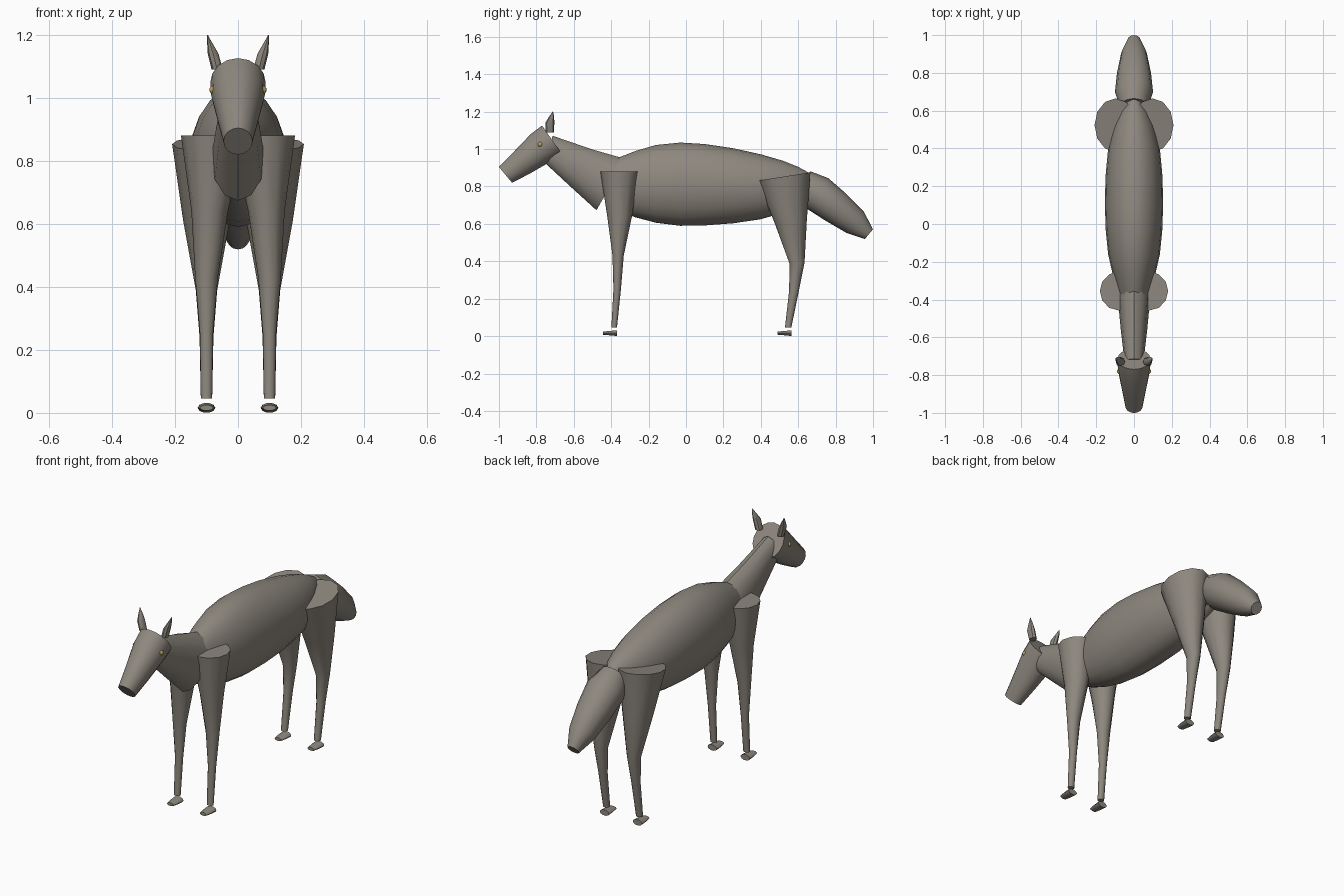
import bpy, bmesh, math
from mathutils import Vector


def material(name, rgb):
    m = bpy.data.materials.new(name)
    m.diffuse_color = (*rgb, 1)
    return m


FUR = material("grey brown fur", (0.27, 0.245, 0.21))
GOLD = material("gold eye", (0.50, 0.36, 0.10))


def loft(name, rings, sides=12, mat=FUR, mirror=False):
    """Skin capped rings (x, y, z, half width, half depth, tilt of the ring in degrees).
    Tilt 0 lies flat; tilt 90 stands upright across y."""
    bm = bmesh.new()
    loops = []
    for x, y, z, rx, rd, tilt in rings:
        t = math.radians(tilt)
        d = Vector((0, math.cos(t), math.sin(t)))
        loop = []
        for i in range(sides):
            a = 2 * math.pi * i / sides
            p = Vector((x, y, z)) + Vector((rx * math.cos(a), 0, 0)) + d * rd * math.sin(a)
            loop.append(bm.verts.new(p))
        loops.append(loop)
    for a, b in zip(loops, loops[1:]):
        for i in range(sides):
            j = (i + 1) % sides
            bm.faces.new((a[i], a[j], b[j], b[i]))
    bm.faces.new(loops[0][::-1])
    bm.faces.new(loops[-1])
    return finish(name, bm, mat, mirror)


def finish(name, bm, mat, mirror):
    bmesh.ops.recalc_face_normals(bm, faces=bm.faces[:])
    me = bpy.data.meshes.new(name)
    bm.to_mesh(me)
    bm.free()
    me.materials.append(mat)
    ob = bpy.data.objects.new(name, me)
    bpy.context.collection.objects.link(ob)
    bpy.ops.object.select_all(action='DESELECT')
    ob.select_set(True)
    bpy.context.view_layer.objects.active = ob
    bpy.ops.object.shade_smooth_by_angle(angle=math.radians(40))
    if mirror:
        ob.modifiers.new("Mirror", 'MIRROR')
    return ob


# Barrel body: y, underside, back, half width
profile = [(-0.42, 0.71, 0.93, 0.07), (-0.36, 0.67, 0.955, 0.087), (-0.27, 0.635, 0.99, 0.112),
           (-0.16, 0.606, 1.022, 0.137), (-0.03, 0.59, 1.035, 0.15), (0.10, 0.592, 1.027, 0.154),
           (0.25, 0.603, 1.005, 0.151), (0.40, 0.625, 0.972, 0.137), (0.52, 0.66, 0.937, 0.108),
           (0.60, 0.70, 0.905, 0.075), (0.66, 0.75, 0.872, 0.035)]
loft("body", [(0, y, (lo + hi) / 2, w, (hi - lo) / 2, 90) for y, lo, hi, w in profile], 20)

# Neck and head
loft("neck", [(0, -0.40, 0.81, 0.085, 0.158, 60),
              (0, -0.56, 0.90, 0.07, 0.115, 58),
              (0, -0.73, 0.995, 0.05, 0.078, 78)])
loft("head", [(0, -0.715, 1.048, 0.088, 0.095, 125),
              (0, -0.775, 1.008, 0.085, 0.091, 127),
              (0, -0.88, 0.925, 0.063, 0.072, 129),
              (0, -0.965, 0.862, 0.046, 0.055, 130)], 16)

# Ears
loft("ears", [(0.066, -0.728, 1.09, 0.018, 0.022, 0),
              (0.079, -0.728, 1.14, 0.017, 0.024, 0),
              (0.090, -0.718, 1.175, 0.008, 0.013, 0),
              (0.097, -0.712, 1.20, 0.001, 0.001, 0)], 8, mirror=True)

# Eyes
bm = bmesh.new()
bmesh.ops.create_uvsphere(bm, u_segments=12, v_segments=8, radius=0.013)
bmesh.ops.translate(bm, verts=bm.verts[:], vec=(0.078, -0.78, 1.025))
finish("eyes", bm, GOLD, True)

# Legs
loft("front_legs", [(0.08, -0.355, 0.88, 0.101, 0.103, 0),
                    (0.09, -0.355, 0.64, 0.058, 0.066, 0),
                    (0.10, -0.363, 0.43, 0.036, 0.030, 0),
                    (0.10, -0.368, 0.25, 0.021, 0.020, 0),
                    (0.10, -0.384, 0.045, 0.018, 0.015, 0)], mirror=True)
loft("hind_legs", [(0.098, 0.523, 0.853, 0.111, 0.144, 9),
                   (0.10, 0.56, 0.61, 0.074, 0.086, 4),
                   (0.10, 0.594, 0.39, 0.034, 0.040, 6),
                   (0.10, 0.577, 0.24, 0.022, 0.026, 0),
                   (0.10, 0.546, 0.045, 0.018, 0.017, 0)], mirror=True)

# Small flat feet
for name, y in (("front_feet", -0.37), ("hind_feet", 0.565)):
    loft(name, [(0.10, y - 0.075, 0.016, 0.021, 0.009, 90),
                (0.10, y - 0.04, 0.016, 0.027, 0.012, 90),
                (0.10, y, 0.016, 0.028, 0.016, 90)], 10, mirror=True)

# Drooping tail
loft("tail", [(0, 0.62, 0.815, 0.075, 0.080, 56),
              (0, 0.70, 0.765, 0.101, 0.100, 53),
              (0, 0.80, 0.69, 0.09, 0.091, 52),
              (0, 0.905, 0.608, 0.068, 0.073, 51),
              (0, 0.978, 0.545, 0.032, 0.034, 50)])
